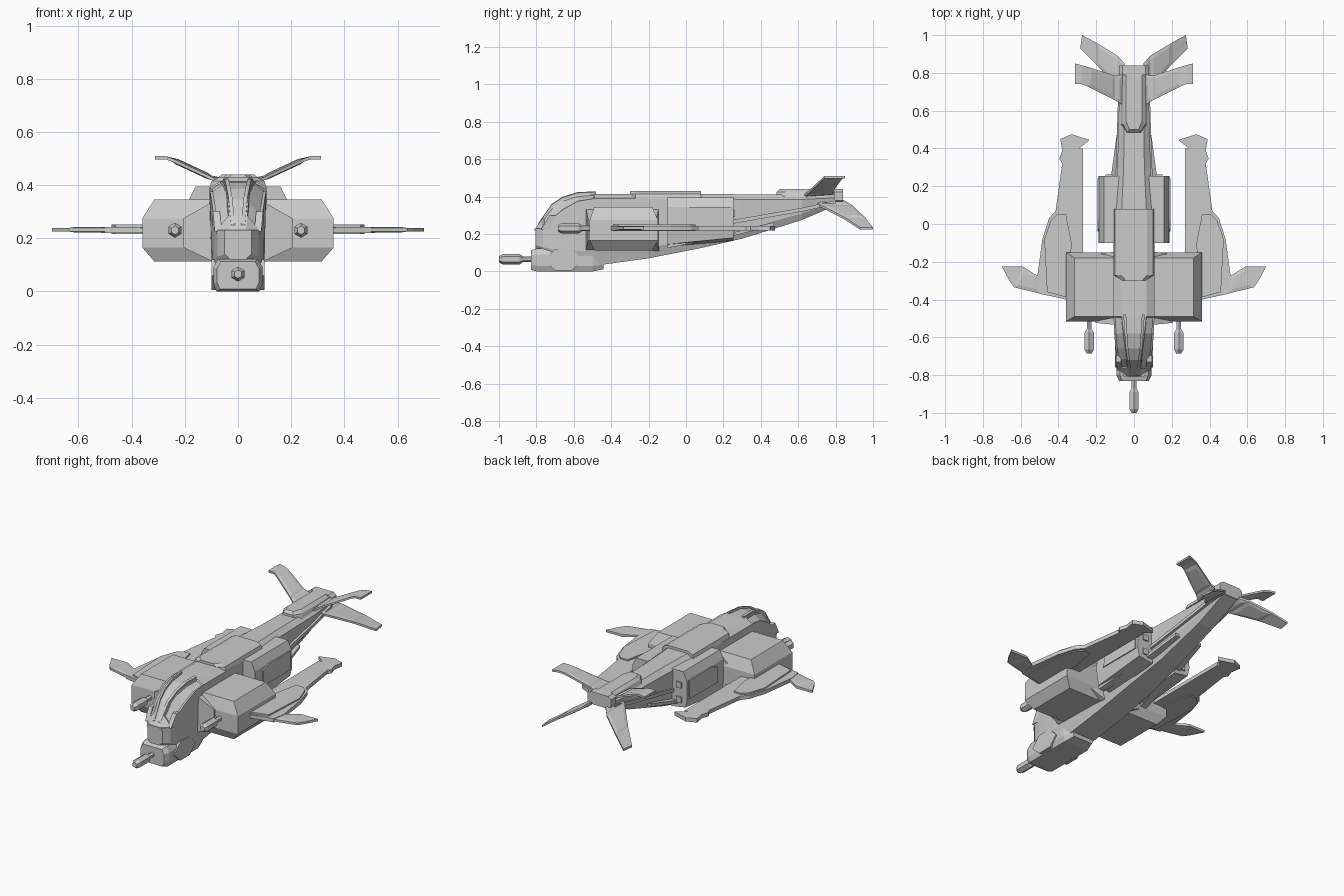
import bpy, bmesh, math
from mathutils import Vector

cube = bpy.data.objects.get("Cube")
if cube:
    bpy.data.objects.remove(cube)

grey = bpy.data.materials.new("hull grey")
grey.use_nodes = True
grey.diffuse_color = (0.6, 0.6, 0.6, 1)
grey.node_tree.nodes["Principled BSDF"].inputs["Base Color"].default_value = (0.6, 0.6, 0.6, 1)


def finish(name, bm, mirror=False):
    """Turn a bmesh into a flat-shaded object, optionally mirrored across x."""
    bmesh.ops.recalc_face_normals(bm, faces=bm.faces)
    mesh = bpy.data.meshes.new(name)
    bm.to_mesh(mesh)
    bm.free()
    mesh.materials.append(grey)
    obj = bpy.data.objects.new(name, mesh)
    bpy.context.collection.objects.link(obj)
    if mirror:
        mod = obj.modifiers.new("Mirror", 'MIRROR')
        mod.use_mirror_merge = False
    return obj


def loft_mesh(rings):
    """Skin a stack of equal-sized rings and cap both ends."""
    bm = bmesh.new()
    rows = [[bm.verts.new(p) for p in ring] for ring in rings]
    n = len(rows[0])
    for a, b in zip(rows, rows[1:]):
        for i in range(n):
            j = (i + 1) % n
            bm.faces.new((a[i], a[j], b[j], b[i]))
    bm.faces.new(rows[0])
    bm.faces.new(rows[-1])
    bmesh.ops.recalc_face_normals(bm, faces=bm.faces)
    return bm


def loft(name, rings, mirror=False):
    return finish(name, loft_mesh(rings), mirror)


def rect_z(x0, x1, y0, y1, z):
    return [(x0, y0, z), (x1, y0, z), (x1, y1, z), (x0, y1, z)]


def plate_z(name, outline, z0, z1, mirror=False):
    return loft(name, [[(x, y, z) for x, y in outline] for z in (z0, z1)], mirror)


def plate_x(name, outline, x0, x1):
    return loft(name, [[(x, y, z) for y, z in outline] for x in (x0, x1)], True)


def inset_panel(bm, faces, rim, depth):
    bmesh.ops.inset_individual(bm, faces=faces, thickness=rim, depth=depth, use_even_offset=True)


def gun(name, x, z, y0, length, mirror=False):
    """Hexagonal barrel pod on a thinner stalk."""
    profile = [(0, .016), (.02, .028), (.11, .028), (.13, .015), (length, .015)]
    rings = [[(x + r * math.sin(k * math.pi / 3), y0 + dy, z + r * math.cos(k * math.pi / 3))
              for k in range(6)] for dy, r in profile]
    loft(name, rings, mirror)


def fin(name, rows, thickness, panel_rows):
    """Spanwise strip of leading/trailing point pairs with raised panels, both sides."""
    up = Vector((0, 0, thickness / 2))
    rings = []
    for lead, trail in rows:
        a, b = Vector(lead), Vector(trail)
        rings.append([a - up, b - up, b + up, a + up])
    bm = loft_mesh(rings)
    limit = rows[panel_rows][0][0] + .001
    broad = [f for f in bm.faces if abs(f.normal.z) > .4
             and f.calc_center_median().x < limit and f.calc_area() > .004]
    inset_panel(bm, broad, .018, .004)
    finish(name, bm, True)


# Fuselage: y, half widths (top, shoulder, lower, keel), heights in the same order
sections = [
    (-.805, .03, .05, .05, .03, .23, .22, .14, .12),
    (-.765, .035, .078, .078, .06, .285, .235, .13, .10),
    (-.72, .04, .09, .088, .07, .345, .28, .12, .06),
    (-.66, .045, .098, .095, .08, .385, .33, .115, .04),
    (-.58, .055, .105, .10, .08, .41, .375, .11, .03),
    (-.49, .065, .108, .10, .08, .415, .39, .11, .03),
    (-.20, .065, .108, .10, .08, .415, .39, .13, .07),
    (.08, .065, .10, .095, .075, .415, .39, .17, .125),
    (.30, .055, .088, .08, .06, .412, .385, .22, .175),
    (.62, .05, .08, .07, .05, .41, .385, .31, .275),
    (.83, .045, .07, .06, .05, .41, .395, .38, .365),
]
rings = []
for y, *s in sections:
    half = [(s[i], y, s[i + 4]) for i in range(4)]
    rings.append(half + [(-x, yy, z) for x, yy, z in reversed(half)])
body = loft_mesh(rings)
# Canopy panes sunk between raised frames
panes = [f for f in body.faces if f.calc_center_median().y < -.53
         and f.calc_center_median().z > .245 and len(f.verts) == 4 and f.normal.z > .15]
bmesh.ops.inset_region(body, faces=[f for f in panes if abs(f.normal.x) > .2], thickness=.008, depth=-.006)
finish("fuselage", body)

# Canopy centre frame, nose rim and cheek sensors
for side in (-1, 1):
    loft("canopy_frame", [[(side * x, y, z) for x, z in ((w, t - .01), (w, t + .012), (w + .014, t + .008), (w + .014, t - .012))]
                          for y, w, t in ((-.79, .012, .245), (-.72, .022, .347), (-.66, .03, .387), (-.58, .036, .412), (-.48, .042, .416))])
plate_z("nose_rim", [(-.085, -.7), (-.082, -.765), (-.05, -.81), (.05, -.81), (.082, -.765), (.085, -.7)], .215, .23)
loft("cheek_sensor", [rect_z(.062, .088, -.775, -.70, .225), rect_z(.068, .094, -.73, -.66, .30)], True)

# Dorsal cover
plate = [(-.1, .08), (-.1, -.27), (-.06, -.30), (.06, -.30), (.1, -.27), (.1, .08)]
loft("dorsal_cover", [[(x * k, y, z) for x, y in plate] for k, z in ((1.08, .388), (1, .415), (.7, .43))])

# Tail spine fairing and end cap
spine = [(-.06, .80), (-.06, .53), (-.035, .485), (.035, .485), (.06, .53), (.06, .80)]
loft("tail_fairing", [[(x * k, y + d, z) for x, y in spine] for k, d, z in ((1.15, 0, .40), (1, 0, .425), (.7, .015, .44))])
loft("tail_cap", [[(x, y, z) for x, z in ((-.08, .38), (-.08, .425), (-.06, .44), (.06, .44), (.08, .425), (.08, .38), (.05, .365), (-.05, .365))]
                  for y in (.79, .84)])

# Chin turret with side hubs and its gun
chin = [(-.08, 0), (.08, 0), (.093, .03), (.093, .09), (.075, .122), (-.075, .122), (-.093, .09), (-.093, .03)]
loft("chin_turret", [[(x * k, y, .06 + (z - .06) * k) for x, z in chin] for y, k in ((-.83, .85), (-.80, 1), (-.50, 1), (-.44, .8))])
hub = [(-.76, .06), (-.70, .12), (-.61, .12), (-.555, .06), (-.61, .005), (-.70, .005)]
plate_x("turret_hub", hub, .08, .10)
gun("chin_gun", 0, .065, -1.0, .19)

# Engine pods, their root brackets and guns
loft("engine_pod", [rect_z(.09, .315, -.49, -.18, .113), rect_z(.09, .36, -.515, -.15, .165),
                    rect_z(.09, .36, -.515, -.15, .275), rect_z(.09, .315, -.49, -.18, .345)], True)
loft("pod_bracket", [[(x, y0, z0), (x, y1, z0), (x, y1, z1), (x, y0, z1)]
                     for x, y0, y1, z0, z1 in ((.09, -.535, -.145, .11, .34), (.205, -.523, -.16, .165, .275))], True)
gun("pod_gun", .237, .23, -.685, .18, True)

# Side sponsons with raised door and rear vents
loft("sponson", [[(.08, y, b), (.175, y, b + .015), (.187, y, .23), (.185, y, .345), (.16, y, .395), (.08, y, .395)]
                 for y, b in ((-.10, .13), (.255, .165))], True)
plate_x("sponson_door", [(-.04, .23), (-.03, .255), (-.03, .325), (.02, .345), (.24, .345), (.24, .23)], .18, .193)
for z in (.22, .31):
    loft("rear_vent", [rect_z(.115, .15, .25, .263, z - .018), rect_z(.115, .15, .25, .263, z + .018)], True)

# Side strakes running to the tail
loft("lower_strake", [[(w - .03, y, z), (w + .012, y, z), (w + .012, y, z + .018), (w - .03, y, z + .018)]
                      for y, w, z in ((-.10, .16, .125), (.25, .11, .19), (.47, .08, .245))], True)
loft("tail_strake", [[(w - .03, y, z), (w + .008, y, z), (w + .008, y, z + .02), (w - .03, y, z + .02)]
                     for y, w, z in ((.25, .09, .255), (.62, .078, .32), (.80, .07, .36))], True)

# Outer booms: long plate, thicker forward part, and swept winglet
boom = [(.27, -.22), (.27, .40), (.29, .40), (.235, .445), (.33, .475), (.39, .45), (.38, .39), (.395, .345),
        (.38, .32), (.415, .07), (.45, .03), (.485, -.08), (.515, -.30), (.50, -.37), (.35, -.40), (.35, -.22)]
plate_z("outer_boom", boom, .22, .243, True)
plate_z("boom_armour", [(.35, -.39), (.46, -.36), (.475, -.08), (.44, .02), (.41, .05), (.36, .05), (.33, -.10)], .215, .252, True)
fin("winglet", [((.36, -.40, .232), (.36, -.30, .232)), ((.50, -.368, .232), (.51, -.275, .232)),
                ((.635, -.335, .232), (.59, -.225, .232)), ((.66, -.30, .232), (.70, -.225, .232))], .014, 2)

# Upper tail fins rise to flat tips, lower ones sweep back and down
fin("upper_tail_fin", [((.06, .63, .405), (.06, .79, .415)), ((.10, .655, .425), (.10, .785, .43)),
                       ((.25, .73, .495), (.24, .83, .495)), ((.275, .74, .503), (.275, .84, .503)),
                       ((.313, .74, .503), (.313, .85, .503))], .012, 2)
fin("lower_tail_fin", [((.05, .69, .37), (.05, .85, .372)), ((.09, .72, .35), (.085, .89, .348)),
                       ((.20, .845, .285), (.20, .96, .28)), ((.285, .93, .23), (.275, 1.0, .23))], .012, 2)
